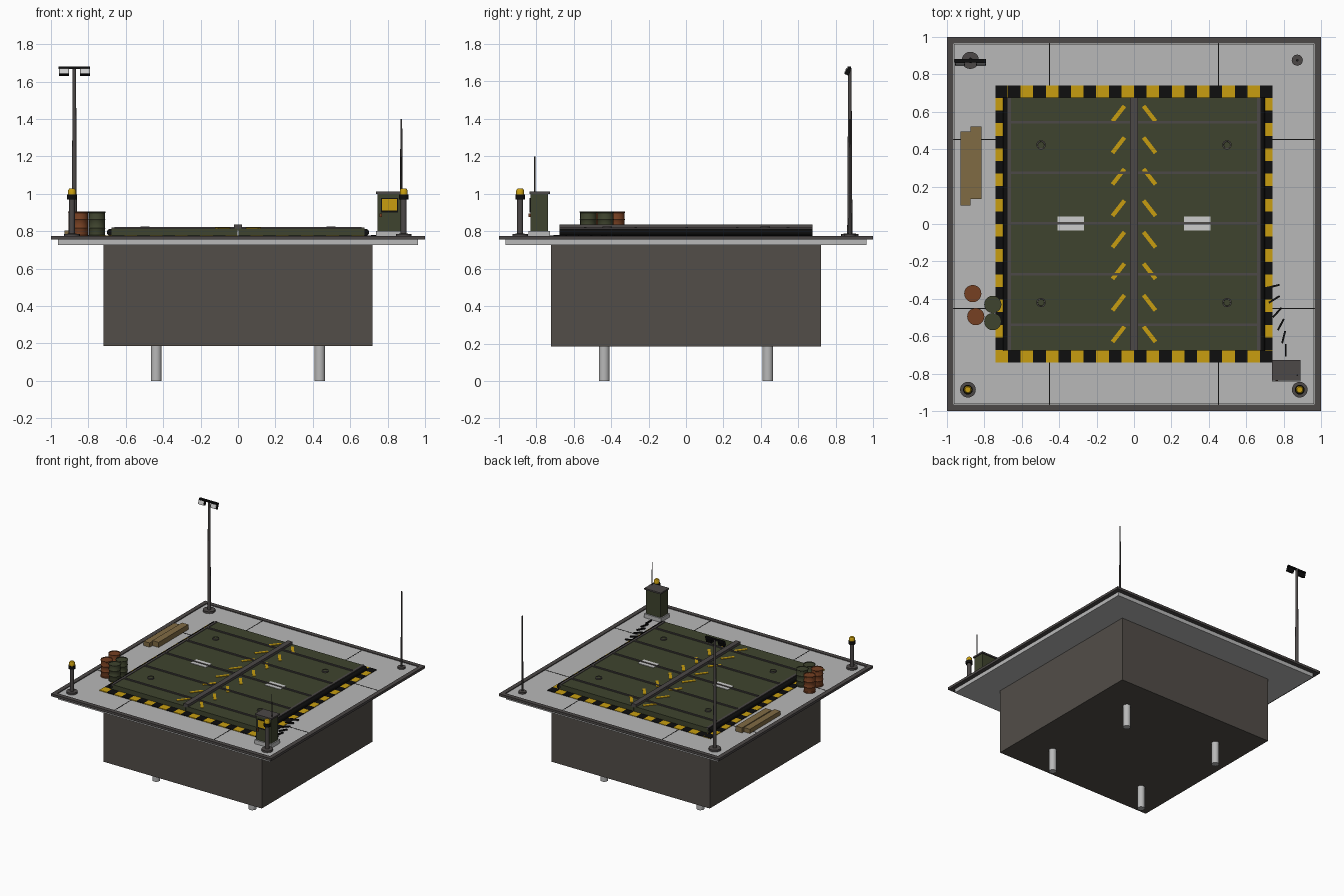
import bpy, bmesh, math
from mathutils import Matrix, Vector

if "Cube" in bpy.data.objects:
    bpy.data.objects.remove(bpy.data.objects["Cube"])


def mat(name, rgb):
    m = bpy.data.materials.new(name)
    lin = [((c / 255 + 0.055) / 1.055) ** 2.4 if c > 10 else c / 255 / 12.92 for c in rgb]
    m.diffuse_color = (*lin, 1)
    m.use_nodes = True
    m.node_tree.nodes["Principled BSDF"].inputs["Base Color"].default_value = m.diffuse_color
    return m


CONCRETE = mat("concrete", (184, 184, 184))
PIT = mat("pit_wall", (82, 77, 72))
STEEL = mat("dark_steel", (76, 72, 71))
GREEN = mat("olive_green", (63, 68, 46))
YELLOW = mat("safety_yellow", (200, 158, 16))
BLACK = mat("black", (14, 14, 14))
RUST = mat("rust", (118, 64, 34))
WOOD = mat("wood", (128, 107, 68))
WHITE = mat("pale_paint", (204, 204, 204))

TOP = 0.77      # top of the concrete apron
DOOR = 0.815    # top of the door leaves


def finish(name, bm, mats, smooth=False):
    me = bpy.data.meshes.new(name)
    bm.to_mesh(me)
    bm.free()
    for m in mats:
        me.materials.append(m)
    if smooth:
        me.shade_smooth()
        me.set_sharp_from_angle(angle=math.radians(35))
    ob = bpy.data.objects.new(name, me)
    bpy.context.collection.objects.link(ob)
    return ob


def add_box(bm, x0, x1, y0, y1, z0, z1, turn=None, index=0):
    """Box between limits, optionally rotated about its own centre."""
    m = Matrix.Translation(((x0 + x1) / 2, (y0 + y1) / 2, (z0 + z1) / 2))
    if turn is not None:
        m = m @ turn
    m = m @ Matrix.Diagonal((x1 - x0, y1 - y0, z1 - z0, 1))
    for v in bmesh.ops.create_cube(bm, size=1, matrix=m)["verts"]:
        for f in v.link_faces:
            f.material_index = index


def box(name, m, *limits):
    bm = bmesh.new()
    add_box(bm, *limits)
    return finish(name, bm, [m])


def lathe(name, x, y, profile, mats, n=20):
    """Closed turned part; profile rows are (radius, z, material index of the band above)."""
    bm = bmesh.new()
    rings = []
    for r, z, _ in profile:
        rings.append([bm.verts.new((x + r * math.cos(2 * math.pi * i / n),
                                    y + r * math.sin(2 * math.pi * i / n), z)) for i in range(n)])
    for k in range(len(rings) - 1):
        for i in range(n):
            j = (i + 1) % n
            f = bm.faces.new((rings[k][i], rings[k][j], rings[k + 1][j], rings[k + 1][i]))
            f.material_index = profile[k][2]
    bm.faces.new(rings[0][::-1]).material_index = profile[0][2]
    bm.faces.new(rings[-1]).material_index = profile[-1][2]
    return finish(name, bm, mats, True)


def rot_z(a):
    return Matrix.Rotation(a, 4, 'Z')


# Buried pit, support legs and concrete apron
box("pit", PIT, -0.72, 0.72, -0.72, 0.72, 0.185, 0.73)
for x in (-0.437, 0.437):
    for y in (-0.437, 0.437):
        lathe("leg", x, y, [(0.029, 0, 0), (0.029, 0.19, 0)], [CONCRETE])
box("apron", CONCRETE, -0.963, 0.963, -0.963, 0.963, 0.725, TOP)

# Dark edge trim
bm = bmesh.new()
for s in (-1, 1):
    a, b = sorted((s * 0.965, s))
    add_box(bm, -1, 1, a, b, 0.755, 0.775)
    add_box(bm, a, b, -0.965, 0.965, 0.755, 0.775)
finish("edge_trim", bm, [STEEL])

# Expansion joints in the apron
bm = bmesh.new()
for s in (-1, 1):
    for p in (-0.452, 0.452):
        a, b = sorted((s * 0.74, s * 0.965))
        add_box(bm, p - 0.003, p + 0.003, a, b, TOP - 0.003, TOP + 0.001)
        add_box(bm, a, b, p - 0.003, p + 0.003, TOP - 0.003, TOP + 0.001)
finish("apron_joints", bm, [BLACK])

# Hazard border
bm = bmesh.new()
N, E = 22, 0.741
w = 2 * E / N
for i in range(N):
    a, b = -E + i * w, -E + (i + 1) * w
    add_box(bm, a, b, -E, -0.676, TOP - 0.002, TOP + 0.006, index=i % 2)
    add_box(bm, a, b, 0.676, E, TOP - 0.002, TOP + 0.004, index=i % 2)
    for x0, x1 in ((-E, -0.676), (0.676, E)):
        add_box(bm, x0, x1, a, b, TOP - 0.002, TOP + 0.005, index=i % 2)
finish("hazard_border", bm, [YELLOW, BLACK])

# Door leaves, hinges and edge strips
for s in (-1, 1):
    a, b = sorted((s * 0.003, s * 0.676))
    box("door_leaf", GREEN, a, b, -0.676, 0.676, TOP, DOOR)
    hinge = lathe("hinge", 0, 0, [(0.019, -0.676, 0), (0.019, 0.676, 0)], [BLACK], 14)
    hinge.data.transform(Matrix.Translation((s * 0.682, 0, 0.794)) @ Matrix.Rotation(math.pi / 2, 4, 'X'))
    a, b = sorted((s * 0.658, s * 0.677))
    box("door_edge_strip", STEEL, a, b, -0.676, 0.676, DOOR - 0.01, DOOR + 0.004)
box("centre_beam", STEEL, -0.021, 0.021, -0.676, 0.676, DOOR - 0.01, 0.835)

# Door ribs
bm = bmesh.new()
for k in range(-2, 3):
    y = k * 0.271 + 0.003
    for s in (-1, 1):
        a, b = sorted((s * 0.02, s * 0.66))
        add_box(bm, a, b, y - 0.007, y + 0.007, DOOR - 0.005, DOOR + 0.008)
finish("door_ribs", bm, [STEEL])

# Painted dashes and pale panels on the doors
bm = bmesh.new()
for k in range(8):
    y = 0.59 - k * 0.1685
    for s in (-1, 1):
        add_box(bm, s * 0.083 - 0.011, s * 0.083 + 0.011, y - 0.052, y + 0.052,
                DOOR - 0.002, DOOR + 0.004, rot_z(s * 0.66))
finish("door_dashes", bm, [YELLOW])
bm = bmesh.new()
for s in (-1, 1):
    add_box(bm, s * 0.338 - 0.07, s * 0.338 + 0.07, -0.035, 0.041, DOOR - 0.002, DOOR + 0.004)
finish("door_panels", bm, [WHITE])

# Lifting points
for x in (-0.497, 0.497):
    for y in (-0.42, 0.423):
        lathe("lifting_point", x, y, [(0.025, DOOR - 0.005, 0), (0.025, DOOR + 0.01, 0),
                                      (0.018, DOOR + 0.01, 1), (0.017, DOOR + 0.007, 1)], [STEEL, GREEN], 16)

# Warning beacons
for x in (-0.888, 0.886):
    lathe("beacon", x, -0.886, [(0.042, TOP, 0), (0.042, 0.785, 0), (0.016, 0.787, 0), (0.016, 0.97, 1),
                                (0.026, 0.97, 1), (0.026, 0.995, 1), (0.021, 0.996, 2),
                                (0.021, 1.018, 2), (0.015, 1.027, 2)], [STEEL, BLACK, YELLOW])

# Floodlight mast
lathe("mast", -0.875, 0.875, [(0.046, TOP, 0), (0.046, 0.786, 0), (0.014, 0.787, 0),
                              (0.009, 1.672, 0)], [STEEL])
box("mast_crossbar", BLACK, -0.959, -0.79, 0.863, 0.881, 1.667, 1.68)
bm = bmesh.new()
tilt = Matrix.Rotation(math.radians(-20), 4, 'X')
for x in (-0.931, -0.819):
    add_box(bm, x - 0.027, x + 0.027, 0.852, 0.876, 1.634, 1.668, tilt)
    c = Vector((x, 0.864, 1.651)) + tilt.to_3x3() @ Vector((0, -0.0135, 0))
    add_box(bm, x - 0.024, x + 0.024, c.y - 0.002, c.y + 0.002, c.z - 0.015, c.z + 0.015, tilt, 1)
finish("floodlights", bm, [BLACK, WHITE])

# Corner antenna
lathe("antenna", 0.873, 0.876, [(0.03, TOP, 0), (0.03, 0.784, 0), (0.007, 0.785, 0),
                                (0.005, 1.4, 0)], [STEEL], 12)

# Control cabinet
box("cabinet_plinth", CONCRETE, 0.738, 0.89, -0.842, -0.727, TOP, 0.802)
box("cabinet_body", GREEN, 0.747, 0.881, -0.831, -0.737, 0.80, 1.002)
box("cabinet_roof", STEEL, 0.738, 0.889, -0.836, -0.727, 1.0, 1.012)
box("cabinet_sign_frame", BLACK, 0.764, 0.855, -0.835, -0.83, 0.9, 0.978)
box("cabinet_sign", YELLOW, 0.77, 0.849, -0.837, -0.834, 0.912, 0.971)
box("cabinet_handle", RUST, 0.757, 0.769, -0.84, -0.83, 0.875, 0.895)
lathe("cabinet_whip", 0.873, -0.808, [(0.004, 1.0, 0), (0.003, 1.2, 0)], [STEEL], 8)

# Cable run from the cabinet to the hinge, laid in short lengths
bm = bmesh.new()
for x, y, deg in ((0.745, -0.333, 13), (0.75, -0.403, 32), (0.766, -0.473, 48),
                  (0.785, -0.538, 62), (0.8, -0.605, 76), (0.811, -0.675, 90)):
    add_box(bm, x - 0.034, x + 0.034, y - 0.005, y + 0.005, TOP, TOP + 0.011, rot_z(math.radians(deg)))
finish("cable", bm, [BLACK])

# Barrels
for x, y, m in ((-0.862, -0.372, RUST), (-0.846, -0.495, RUST),
                (-0.755, -0.43, GREEN), (-0.755, -0.522, GREEN)):
    prof = [(0.046, TOP, 0), (0.046, 0.778, 0), (0.043, 0.78, 0)]
    for z in (0.817, 0.862):
        prof += [(0.043, z - 0.005, 0), (0.046, z, 0), (0.043, z + 0.005, 0)]
    prof += [(0.043, 0.897, 0), (0.046, 0.899, 0), (0.046, 0.906, 0), (0.041, 0.906, 0), (0.041, 0.902, 0)]
    lathe("barrel", x, y, prof, [m])

# Timber beams
box("timber_beam_outer", WOOD, -0.927, -0.873, 0.1, 0.495, TOP, 0.805)
box("timber_beam_inner", WOOD, -0.873, -0.816, 0.135, 0.52, TOP, 0.812)
